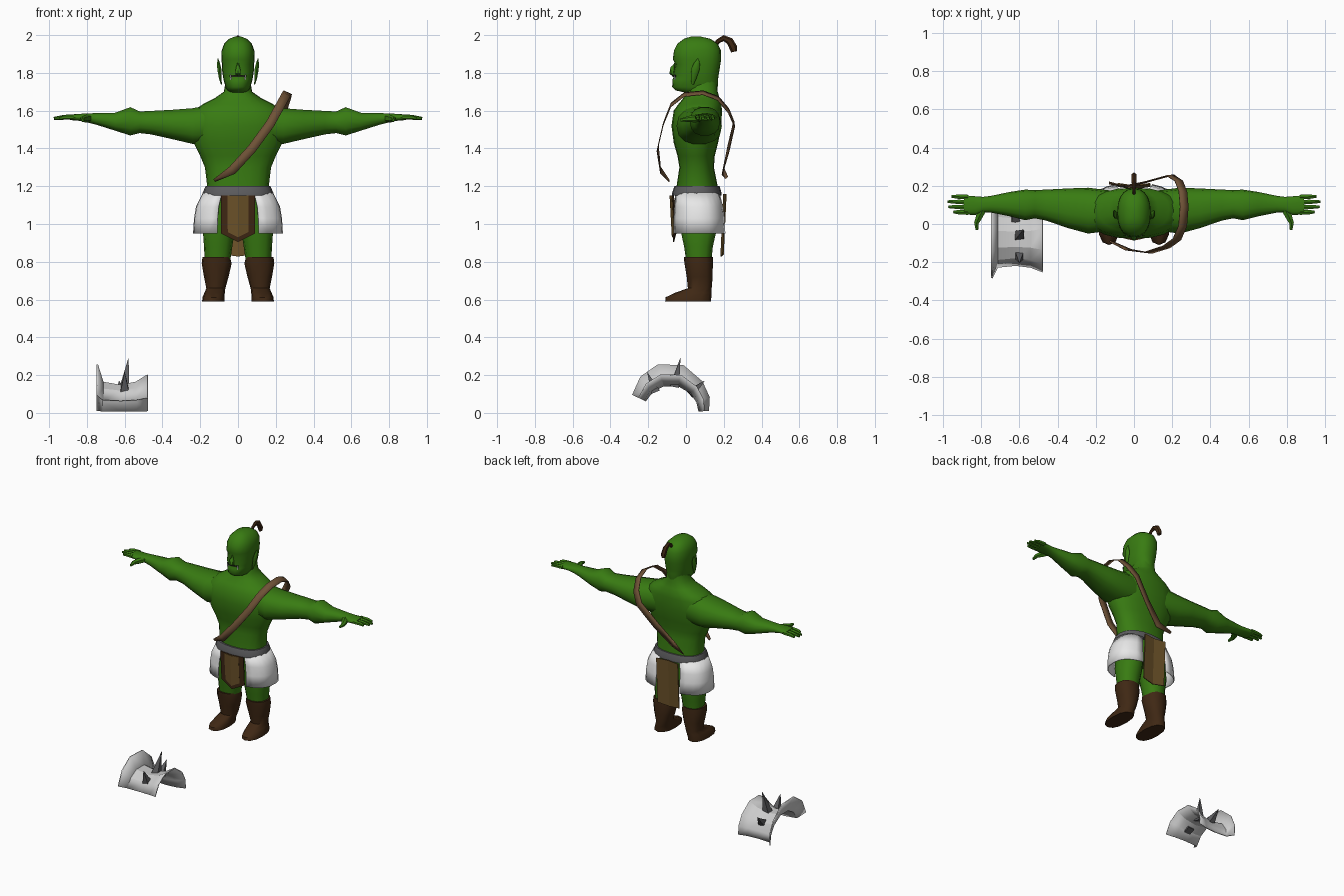
import bpy, bmesh, math
from mathutils import Vector

if "Cube" in bpy.data.objects:
    bpy.data.objects.remove(bpy.data.objects["Cube"])


def material(name, r, g, b):
    m = bpy.data.materials.new(name)
    m.diffuse_color = (r, g, b, 1)
    m.use_nodes = True
    m.node_tree.nodes["Principled BSDF"].inputs["Base Color"].default_value = m.diffuse_color
    return m


SKIN = material("green skin", .04, .2, .006)
WHITE = material("white cloth", .8, .8, .8)
STEEL = material("light steel", .6, .6, .6)
GREY = material("dark grey", .11, .11, .115)
BOOT = material("dark brown leather", .05, .021, .007)
TAN = material("tan cloth", .15, .085, .022)
STRAP = material("brown strap", .16, .085, .038)
MOUTH = material("dark mouth", .012, .02, .006)


def make(name, mat, verts, faces, mirror=False, thick=0, angle=50):
    me = bpy.data.meshes.new(name)
    me.from_pydata([tuple(v) for v in verts], [], faces)
    bm = bmesh.new()
    bm.from_mesh(me)
    bmesh.ops.recalc_face_normals(bm, faces=bm.faces)
    bm.to_mesh(me)
    bm.free()
    me.materials.append(mat)
    ob = bpy.data.objects.new(name, me)
    bpy.context.collection.objects.link(ob)
    bpy.ops.object.select_all(action='DESELECT')
    ob.select_set(True)
    bpy.context.view_layer.objects.active = ob
    if angle:
        bpy.ops.object.shade_smooth_by_angle(angle=math.radians(angle))
    if thick:
        s = ob.modifiers.new("thickness", 'SOLIDIFY')
        s.thickness, s.offset = thick, 0
    if mirror:
        ob.modifiers.new("mirror", 'MIRROR')
    return ob


def grid(name, mat, rows, **kw):
    """Open sheet through rows of points."""
    n = len(rows[0])
    faces = [(i*n+j, i*n+j+1, (i+1)*n+j+1, (i+1)*n+j)
             for i in range(len(rows)-1) for j in range(n-1)]
    return make(name, mat, [p for r in rows for p in r], faces, **kw)


def loft(name, mat, rings, axis='z', n=16, p=.85, **kw):
    """Closed tube; each ring is (position, a min, a max, b min, b max)."""
    verts, faces = [], []
    for t, a0, a1, b0, b1 in rings:
        for k in range(n):
            th = 2*math.pi*k/n
            c, s = math.cos(th), math.sin(th)
            a = (a0+a1)/2 + (a1-a0)/2*math.copysign(abs(c)**p, c)
            b = (b0+b1)/2 + (b1-b0)/2*math.copysign(abs(s)**p, s)
            verts.append((a, b, t) if axis == 'z' else (t, a, b))
    m = len(rings)
    for i in range(m-1):
        for k in range(n):
            q = (k+1) % n
            faces.append((i*n+k, i*n+q, (i+1)*n+q, (i+1)*n+k))
    faces += [tuple(range(n)), tuple(range((m-1)*n, m*n))]
    return make(name, mat, verts, faces, **kw)


def tube(name, mat, path, n=6, squash=1, **kw):
    """Limb along (x, y, z, radius) points."""
    pts = [Vector(q[:3]) for q in path]
    verts, faces = [], []
    for i, q in enumerate(path):
        d = (pts[min(i+1, len(pts)-1)] - pts[max(i-1, 0)]).normalized()
        ref = Vector((0, 0, 1)) if abs(d.z) < .9 else Vector((0, 1, 0))
        u = d.cross(ref).normalized()
        v = u.cross(d)
        for k in range(n):
            th = 2*math.pi*(k+.5)/n
            verts.append(pts[i] + q[3]*(u*math.cos(th)*squash + v*math.sin(th)))
    m = len(path)
    for i in range(m-1):
        for k in range(n):
            r = (k+1) % n
            faces.append((i*n+k, i*n+r, (i+1)*n+r, (i+1)*n+k))
    faces += [tuple(range(n)), tuple(range((m-1)*n, m*n))]
    return make(name, mat, verts, faces, **kw)


def sym(rows):
    return [(z, -w, w, f, b) for z, w, f, b in rows]


# Torso and pelvis
loft("torso", SKIN, sym([
    (1.0, .15, -.03, .15), (1.10, .17, -.045, .165), (1.20, .163, -.05, .168),
    (1.30, .175, -.035, .148), (1.36, .20, -.045, .152), (1.43, .235, -.065, .17),
    (1.52, .245, -.077, .188), (1.60, .235, -.065, .19), (1.635, .185, -.04, .188),
    (1.665, .125, -.015, .178), (1.70, .075, .0, .168), (1.76, .065, .01, .165)]), n=20)

# Head with jaw, brow and crown
loft("head", SKIN, sym([
    (1.695, .045, -.0, .15), (1.707, .058, -.055, .163), (1.725, .066, -.073, .168),
    (1.765, .077, -.072, .17), (1.785, .08, -.062, .172), (1.80, .083, -.068, .175),
    (1.845, .085, -.054, .182), (1.872, .088, -.07, .186), (1.92, .086, -.063, .184),
    (1.955, .073, -.045, .168), (1.98, .048, -.012, .13), (1.992, .018, .025, .08)]), n=20)
tube("nose", SKIN, [(0, -.05, 1.865, .010), (0, -.07, 1.825, .013),
                    (0, -.073, 1.80, .016), (0, -.06, 1.79, .012)])
tube("ear", SKIN, [(.088, .035, 1.74, .006), (.094, .04, 1.77, .014), (.099, .05, 1.82, .022),
                   (.103, .058, 1.85, .016), (.106, .065, 1.875, .003)], squash=.55, mirror=True)
grid("mouth", MOUTH, [[(x, -.069 + 7*x*x, z) for x in (-.044, -.022, 0, .022, .044)]
                      for z in (1.779, 1.789)], thick=.006, angle=0)
tube("tusk", WHITE, [(.038, -.058, 1.766, .006), (.041, -.064, 1.795, .0008)], mirror=True)

# Tied hair
tube("ponytail", BOOT, [(0, .15, 1.94, .012), (0, .17, 1.968, .012), (0, .20, 1.984, .016),
                        (0, .232, 1.968, .02), (0, .25, 1.935, .021), (0, .255, 1.912, .016)],
     squash=.75)

# Arms, hands, fingers
loft("arm", SKIN, [
    (.08, -.03, .17, 1.42, 1.645), (.24, -.05, .19, 1.422, 1.615),
    (.35, -.02, .186, 1.448, 1.606), (.46, .018, .18, 1.473, 1.60),
    (.52, .03, .178, 1.48, 1.597), (.57, .02, .18, 1.467, 1.62),
    (.65, .04, .168, 1.493, 1.59), (.75, .06, .147, 1.525, 1.588),
    (.79, .062, .142, 1.535, 1.586), (.83, .047, .145, 1.545, 1.584),
    (.89, .05, .15, 1.55, 1.58)], axis='x', n=14, mirror=True)
for i, (y, tip) in enumerate([(.06, .945), (.087, .972), (.114, .975), (.141, .955)]):
    tube("finger_%d" % (i+1), SKIN, [(.87, y, 1.566, .014), (.92, y+.002, 1.565, .013),
                                     (tip, y+.003, 1.559, .008)], mirror=True)
tube("thumb", SKIN, [(.785, .085, 1.56, .02), (.81, .04, 1.558, .02),
                     (.825, .005, 1.555, .014), (.822, -.03, 1.55, .008)], mirror=True)

# Legs and boots
loft("leg", SKIN, [(1.10, .0, .165, -.04, .16), (.95, .02, .185, -.025, .158),
                   (.88, .03, .18, -.01, .142), (.78, .045, .175, .005, .132)],
     n=12, mirror=True)
loft("boot", BOOT, [(.59, .072, .19, -.11, .132), (.612, .072, .188, -.108, .134),
                    (.635, .07, .178, -.06, .136), (.66, .067, .168, .01, .136),
                    (.72, .05, .18, .004, .141), (.79, .034, .192, -.008, .142),
                    (.825, .042, .188, -.012, .142)], n=12, mirror=True)

# Belt
loft("belt", GREY, sym([(1.15, .187, -.073, .188), (1.165, .187, -.073, .188),
                        (1.20, .172, -.062, .178)]), n=20)

# Open skirt, one half mirrored
rows = []
for z, w, f, b in [(1.165, .183, -.062, .18), (1.09, .22, -.068, .2),
                   (1.03, .23, -.072, .207), (.95, .235, -.074, .212)]:
    row = []
    for k in range(11):
        th = math.radians(24 + 136*k/10)
        row.append((w*math.sin(th)**.85,
                    (f+b)/2 - (b-f)/2*math.copysign(abs(math.cos(th))**.75, math.cos(th)), z))
    rows.append(row)
grid("skirt", WHITE, rows, mirror=True, thick=.006)


# Loincloth: bordered front panel and long back panel
def panel(name, mat, w, top, side, tip, y_top, y_low):
    rows = []
    for t in (0, .5, 1):
        rows.append([(w*s, y_top + (y_low-y_top)*t + .012*abs(s),
                      top + ((tip if s == 0 else side)-top)*t) for s in (-1, 0, 1)])
    grid(name, mat, rows, thick=.006, angle=0)


panel("front_cloth_border", BOOT, .09, 1.152, .95, .905, -.078, -.066)
panel("front_cloth_centre", TAN, .055, 1.15, .958, .93, -.084, -.072)
panel("back_cloth", TAN, .085, 1.16, .84, .828, .20, .185)

# Shoulder strap, a ribbon looping over one shoulder
path = [Vector(p) for p in [
    (-.125, -.09, 1.23), (-.03, -.135, 1.285), (.075, -.15, 1.40), (.17, -.12, 1.53),
    (.225, -.08, 1.63), (.255, -.01, 1.685), (.263, .09, 1.695), (.256, .17, 1.665),
    (.235, .225, 1.60), (.19, .255, 1.53), (.08, .225, 1.40), (-.04, .195, 1.28),
    (-.13, .215, 1.245)]]
rows = []
for i, p in enumerate(path):
    tan = path[min(i+1, len(path)-1)] - path[max(i-1, 0)]
    out = p - Vector((.15, .055, 1.45))
    side = tan.cross(out).normalized() * (.008 if i in (0, len(path)-1) else .024)
    rows.append([p-side, p+side])
grid("strap", STRAP, rows, thick=.005)

# Loose shoulder plate: arched saddle with raised sides
rows = []
for deg, grow in [(155, .75), (130, 1), (105, 1.15), (75, 1.1), (45, .85), (22, .7), (3, .5)]:
    a = math.radians(deg)
    row = []
    for x, r in [(-.745, .25), (-.715, .165), (-.62, .15), (-.54, .165), (-.478, .20)]:
        r = .15 + (r-.15)*grow
        row.append((x, -.08 + r*math.cos(a), r*math.sin(a)))
    rows.append(row)
grid("shoulder_plate", STEEL, rows, thick=.008, angle=25)

# Spikes on the shoulder plate
for name, base, tip in [("middle_spike", (-.60, -.06, .14), (-.58, -.03, .29)),
                        ("back_spike", (-.62, .02, .10), (-.63, .098, .17)),
                        ("front_spike", (-.60, -.16, .11), (-.60, -.205, .215))]:
    tube(name, GREY, [base + (.034,), tip + (.001,)], n=4, angle=0)
